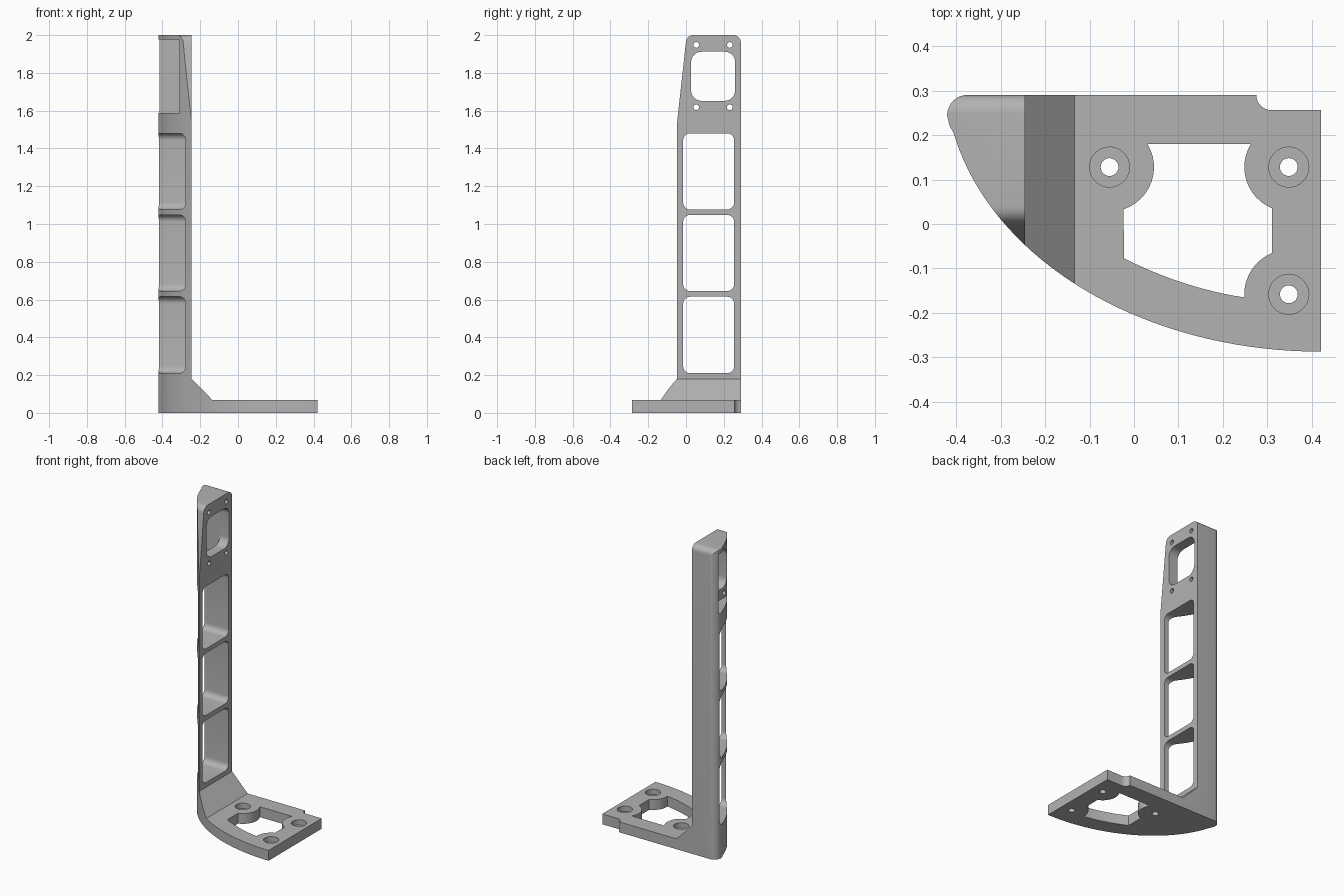
import bpy, bmesh
from math import sin, cos, pi, radians, atan2, sqrt

cube = bpy.data.objects.get("Cube")
if cube:
    bpy.data.objects.remove(cube)

grey = bpy.data.materials.new("plain grey")
grey.use_nodes = True
grey.diffuse_color = (0.45, 0.45, 0.45, 1)
grey.node_tree.nodes["Principled BSDF"].inputs["Base Color"].default_value = grey.diffuse_color


def prism(name, axis, pts, lo, hi):
    """Extrude a 2D outline along an axis; x takes (y,z), y takes (x,z), z takes (x,y)."""
    place = {"x": lambda p, t: (t, p[0], p[1]),
             "y": lambda p, t: (p[0], t, p[1]),
             "z": lambda p, t: (p[0], p[1], t)}[axis]
    bm = bmesh.new()
    rings = [[bm.verts.new(place(p, t)) for p in pts] for t in (lo, hi)]
    for ring in rings:
        bm.faces.new(ring)
    for i in range(len(pts)):
        j = (i + 1) % len(pts)
        bm.faces.new((rings[0][i], rings[0][j], rings[1][j], rings[1][i]))
    bmesh.ops.recalc_face_normals(bm, faces=bm.faces)
    mesh = bpy.data.meshes.new(name)
    bm.to_mesh(mesh)
    bm.free()
    mesh.materials.append(grey)
    obj = bpy.data.objects.new(name, mesh)
    bpy.context.collection.objects.link(obj)
    return obj


def arc(cx, cy, r, a0, a1, n=8):
    return [(cx + r * cos(radians(a0 + (a1 - a0) * i / n)),
             cy + r * sin(radians(a0 + (a1 - a0) * i / n))) for i in range(n + 1)]


def circle(cx, cy, r, n=32):
    return arc(cx, cy, r, 0, 360 - 360 / n, n - 1)


def rounded(x0, x1, y0, y1, r):
    return (arc(x1 - r, y1 - r, r, 0, 90) + arc(x0 + r, y1 - r, r, 90, 180)
            + arc(x0 + r, y0 + r, r, 180, 270) + arc(x1 - r, y0 + r, r, 270, 360))


def boss_arc(c, start, end, r=0.1, n=12):
    """Arc around a boss centre from the direction of start to that of end, the short way."""
    a0 = atan2(start[1] - c[1], start[0] - c[0])
    a1 = atan2(end[1] - c[1], end[0] - c[0])
    turn = (a1 - a0 + pi) % (2 * pi) - pi
    return arc(*c, r, a0 * 180 / pi, (a0 + turn) * 180 / pi, n)


def sweep(x, a=0.845, b=0.625):
    """Curved front edge of the plan, a quarter ellipse."""
    return -0.287 + b * (1 - sqrt(1 - ((0.42 - x) / a) ** 2))


# Plan outline: swept front edge, rounded tip, notched back edge
front = [(0.42 - 0.825 * sin(pi / 2 * i / 40), 0) for i in range(41)]
plan = [(x, sweep(x)) for x, _ in front]
plan += [(-0.415, 0.222), (-0.42, 0.243)] + arc(-0.375, 0.245, 0.045, 175, 90)
plan += arc(0.309, 0.29, 0.034, 180, 270) + [(0.42, 0.256)]
bracket = prism("bracket", "z", plan, 0, 2.1)


def combine(tool, operation="DIFFERENCE"):
    tool.hide_render = True
    mod = bracket.modifiers.new("cut", "BOOLEAN")
    mod.object, mod.operation, mod.solver = tool, operation, "EXACT"
    bpy.ops.object.modifier_apply(modifier=mod.name)
    bpy.data.objects.remove(tool)


bpy.context.view_layer.objects.active = bracket
bracket.select_set(True)

# Upright and base plate joined by a sloped gusset
combine(prism("l_profile", "y", [(-1, -1), (1, -1), (1, 0.067), (-0.134, 0.067),
                                 (-0.245, 0.18), (-0.245, 3), (-1, 3)], -1, 1), "INTERSECT")
# Tapered top with rounded shoulders
combine(prism("side_profile", "x", [(0.2905, -1)] + arc(0.25, 1.96, 0.0405, 0, 90)
              + arc(0.04, 1.96, 0.0405, 90, 174) + [(-0.047, 1.54), (-1, 1.5), (-1, -1)],
              -1, 1), "INTERSECT")

# Three windows through the upright
for z0, z1 in ((0.21, 0.615), (0.645, 1.048), (1.077, 1.48)):
    combine(prism("window_cutter", "x", rounded(-0.015, 0.255, z0, z1, 0.037), -1, 0))

# Mounting pocket, its opening and four screw holes
combine(prism("pocket_cutter", "x", [(-1, 1.587), (0.262, 1.587), (0.262, 1.977), (-1, 1.977)], -1, -0.311))
combine(prism("opening_cutter", "x", rounded(0.027, 0.26, 1.652, 1.912, 0.055), -0.5, 0))
for y in (0.054, 0.232):
    for z in (1.618, 1.948):
        combine(prism("screw_cutter", "x", circle(y, z, 0.015, 24), -0.5, 0))

# Base opening, scalloped around three bosses
bosses = [(-0.055, 0.128), (0.348, 0.128), (0.348, -0.158)]
opening = boss_arc(bosses[0], (-0.023, 0.033), (0.03, 0.18))
opening += boss_arc(bosses[1], (0.263, 0.18), (0.31, 0.035))
opening += boss_arc(bosses[2], (0.31, -0.066), (0.248, -0.165))
for i in range(1, 13):
    t = i / 12
    opening.append((0.248 - 0.271 * t, -0.165 + 0.04 * t + 0.048 * t * t))
combine(prism("base_cutter", "z", opening, -1, 0.15))

# Counterbored bolt holes
for x, y in bosses:
    combine(prism("bolt_cutter", "z", circle(x, y, 0.02), -1, 0.15))
    combine(prism("counterbore_cutter", "z", circle(x, y, 0.045), 0.033, 0.15))

bpy.ops.object.shade_smooth_by_angle(angle=radians(30))
